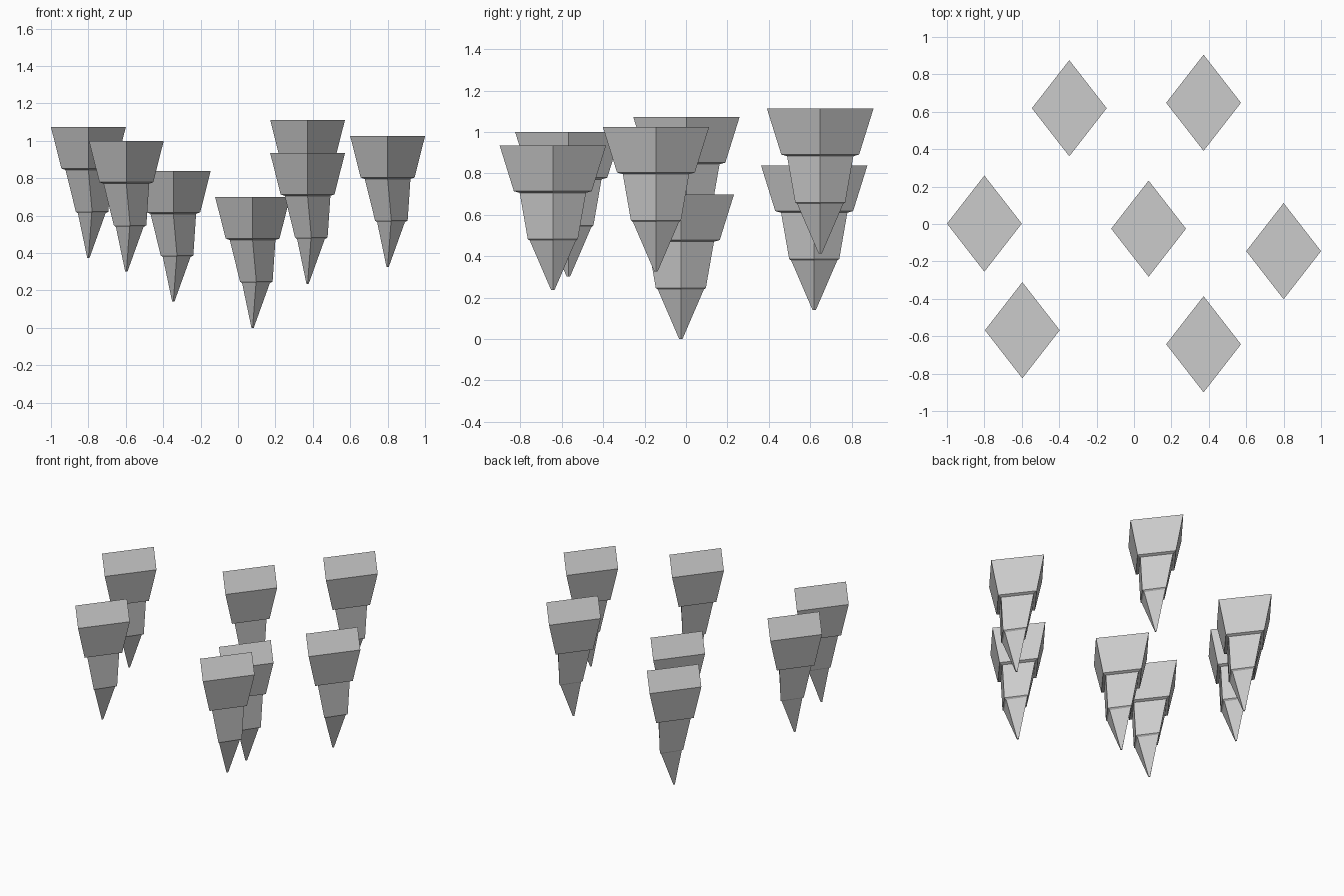
import bpy, bmesh

if "Cube" in bpy.data.objects:
    bpy.data.objects.remove(bpy.data.objects["Cube"])

# Spike profile: (height, x shift, x half width, y half width) for each diamond ring
RINGS = [
    (0.000, 0.000, 0.006, 0.008),   # blunt tip
    (0.239, 0.018, 0.074, 0.111),   # lower tier rim
    (0.247, 0.020, 0.087, 0.121),   # underside ledge
    (0.470, 0.000, 0.122, 0.160),   # middle tier rim
    (0.478, 0.000, 0.144, 0.188),   # underside ledge
    (0.699, 0.000, 0.200, 0.257),   # flat top
]

# Tip position of each hanging spike
SPIKES = [
    (-0.800, 0.002, 0.374),
    (-0.597, -0.568, 0.301),
    (-0.346, 0.619, 0.140),
    (0.078, -0.025, 0.000),
    (0.372, 0.648, 0.413),
    (0.372, -0.643, 0.236),
    (0.800, -0.145, 0.326),
]


def spike_mesh():
    bm = bmesh.new()
    loops = []
    for z, dx, rx, ry in RINGS:
        corners = ((rx, 0), (0, ry), (-rx, 0), (0, -ry))
        loops.append([bm.verts.new((dx + x, y, z)) for x, y in corners])
    # Tier sides and ledges
    for lo, hi in zip(loops, loops[1:]):
        for i in range(4):
            j = (i + 1) % 4
            bm.faces.new((lo[i], lo[j], hi[j], hi[i]))
    # Caps
    bm.faces.new(loops[0][::-1])
    bm.faces.new(loops[-1])
    mesh = bpy.data.meshes.new("tiered_spike")
    bm.to_mesh(mesh)
    bm.free()
    return mesh


# Seven spikes sharing one mesh
mesh = spike_mesh()
for n, location in enumerate(SPIKES, 1):
    spike = bpy.data.objects.new(f"hanging_spike_{n}", mesh)
    spike.location = location
    bpy.context.collection.objects.link(spike)
